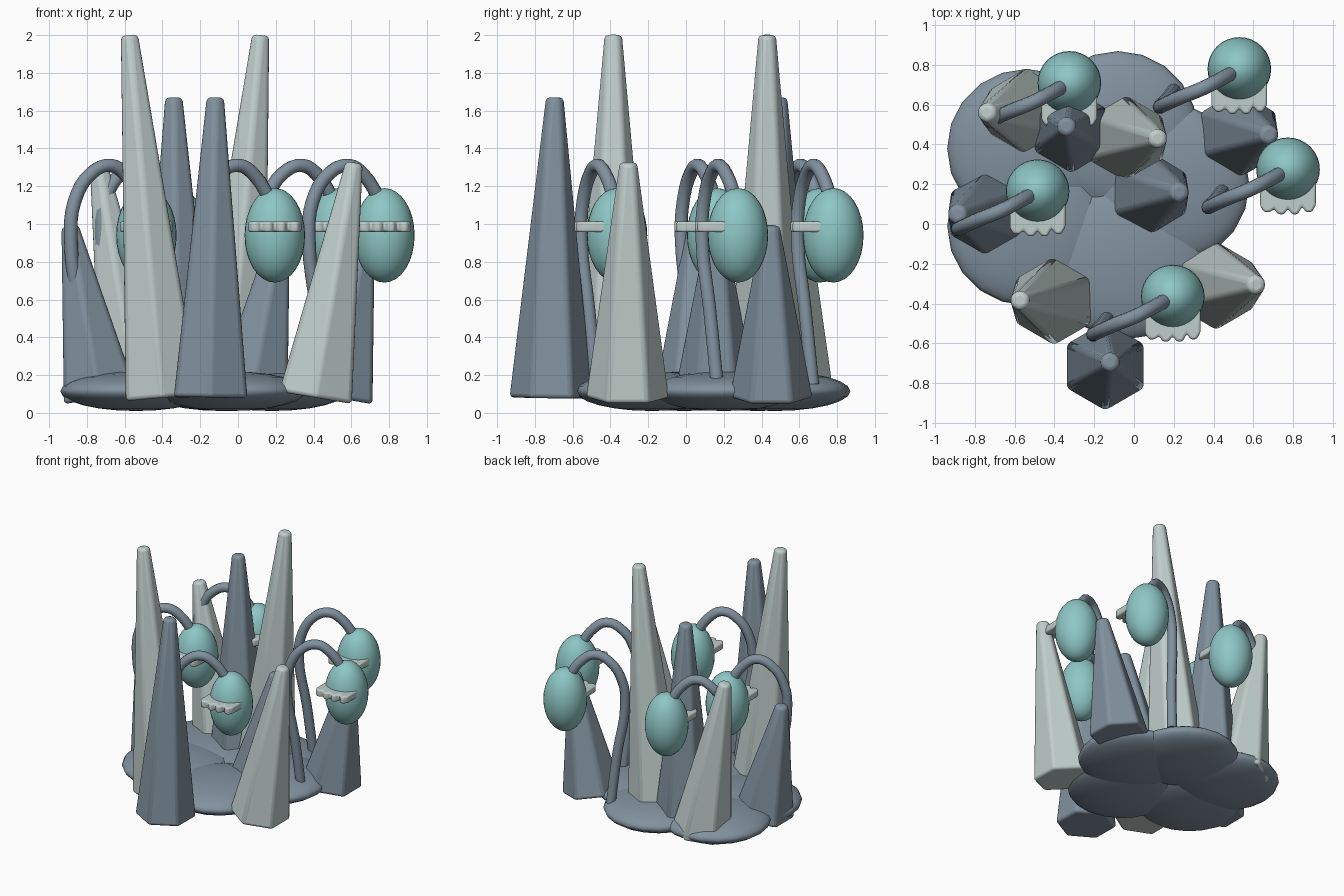
import bpy, bmesh, math
from mathutils import Vector

cube = bpy.data.objects.get("Cube")
if cube:
    bpy.data.objects.remove(cube)


def material(name, rgb):
    m = bpy.data.materials.new(name)
    m.use_nodes = True
    m.diffuse_color = (*rgb, 1)
    m.node_tree.nodes["Principled BSDF"].inputs["Base Color"].default_value = (*rgb, 1)
    return m


SLATE = material("slate_blue", (0.22, 0.285, 0.345))
PALE = material("pale_stone", (0.53, 0.62, 0.60))
TEAL = material("soft_teal", (0.27, 0.57, 0.56))


def finish(obj, name, mat, bevel=0, angle=40):
    """Name, colour, round and shade the given object."""
    obj.name = name
    obj.data.materials.append(mat)
    if bevel:
        mod = obj.modifiers.new("rounded_edges", 'BEVEL')
        mod.width = bevel
        mod.segments = 3
        mod.limit_method = 'ANGLE'
        mod.angle_limit = math.radians(25)
    bpy.ops.object.select_all(action='DESELECT')
    obj.select_set(True)
    bpy.context.view_layer.objects.active = obj
    bpy.ops.object.shade_smooth_by_angle(angle=math.radians(angle))
    return obj


def ellipsoid(name, centre, scale, mat, segments, rings):
    bpy.ops.mesh.primitive_uv_sphere_add(segments=segments, ring_count=rings, location=centre)
    obj = bpy.context.object
    obj.scale = scale
    return finish(obj, name, mat, angle=80)


def spike(name, base, tip, mat):
    """Leaning six-sided column that tapers from base to tip."""
    base, tip = Vector(base), Vector(tip)
    axis = tip - base
    bpy.ops.mesh.primitive_cone_add(vertices=6, radius1=0.225, radius2=0.052,
                                    depth=axis.length, location=(base + tip) / 2)
    obj = bpy.context.object
    obj.rotation_mode = 'QUATERNION'
    obj.rotation_quaternion = Vector((0, 0, 1)).rotation_difference(axis)
    return finish(obj, name, mat, bevel=0.022)


def stem(name, egg):
    """Tube that rises from the ground and hooks over into the egg."""
    path = [(-.33, -.11, .15), (-.36, -.15, .55), (-.40, -.19, .92), (-.38, -.18, 1.12),
            (-.29, -.14, 1.27), (-.19, -.10, 1.31), (-.11, -.06, 1.26), (-.02, -.01, 1.12)]
    curve = bpy.data.curves.new(name, 'CURVE')
    curve.dimensions = '3D'
    curve.bevel_depth = 0.036
    curve.bevel_resolution = 3
    curve.resolution_u = 4
    curve.use_fill_caps = True
    spline = curve.splines.new('BEZIER')
    spline.bezier_points.add(len(path) - 1)
    for p, co in zip(spline.bezier_points, path):
        p.co = (egg[0] + co[0], egg[1] + co[1], co[2])
        p.handle_left_type = p.handle_right_type = 'AUTO'
    obj = bpy.data.objects.new(name, curve)
    bpy.context.collection.objects.link(obj)
    bpy.ops.object.select_all(action='DESELECT')
    obj.select_set(True)
    bpy.context.view_layer.objects.active = obj
    bpy.ops.object.convert(target='MESH')
    return finish(bpy.context.object, name, SLATE, angle=60)


def collar(name, egg, teeth=4):
    """Scalloped lip that sticks out of the front of the egg."""
    half, low, high = 0.14, 0.957, 1.013
    outline = [(half, -0.02), (-half, -0.02)]
    for i in range(teeth):
        x0 = -half + 2 * half * i / teeth
        step = 2 * half / teeth
        bow = -0.02 * math.cos((x0 + step / 2) / half * math.pi / 2)
        outline += [(x0, -0.18 + bow), (x0 + step * 0.3, -0.208 + bow),
                    (x0 + step * 0.7, -0.208 + bow)]
    outline.append((half, -0.18))
    bm = bmesh.new()
    face = bm.faces.new([bm.verts.new((egg[0] + x, egg[1] + y, low)) for x, y in outline])
    top = bmesh.ops.extrude_face_region(bm, geom=[face])
    verts = [g for g in top["geom"] if isinstance(g, bmesh.types.BMVert)]
    bmesh.ops.translate(bm, verts=verts, vec=(0, 0, high - low))
    bmesh.ops.recalc_face_normals(bm, faces=bm.faces)
    mesh = bpy.data.meshes.new(name)
    bm.to_mesh(mesh)
    bm.free()
    obj = bpy.data.objects.new(name, mesh)
    bpy.context.collection.objects.link(obj)
    return finish(obj, name, PALE, bevel=0.012)


# Ground: five overlapping flat stones
for i, (x, y) in enumerate([(-.54, .38), (-.08, .47), (.18, .20), (-.04, -.18), (-.54, -.01)]):
    ellipsoid(f"ground_stone_{i + 1}", (x, y, .115), (.4, .4, .105), SLATE, 20, 12)

# Crystal spikes: base x, base y, tip x, tip y, height, colour
SPIKES = [(-.40, -.385, -.575, -.385, 2.0, PALE), (-.05, .43, .12, .43, 2.0, PALE),
          (.41, -.31, .615, -.305, 1.325, PALE), (-.535, .565, -.74, .56, 1.325, PALE),
          (-.145, -.715, -.12, -.695, 1.67, SLATE), (-.315, .47, -.34, .49, 1.67, SLATE),
          (.52, .45, .68, .45, .99, SLATE), (-.73, .05, -.89, .05, .99, SLATE),
          (.07, .155, .23, .16, .99, SLATE)]
for i, (bx, by, tx, ty, h, mat) in enumerate(SPIKES):
    spike(f"crystal_spike_{i + 1}", (bx, by, .08), (tx, ty, h), mat)

# Hanging eggs with hooked stems and scalloped collars
EGGS = [(.195, -.365), (.775, .275), (.53, .78), (-.485, .165), (-.325, .71)]
for i, (x, y) in enumerate(EGGS):
    ellipsoid(f"hanging_egg_{i + 1}", (x, y, .94), (.16, .16, .25), TEAL, 32, 16)
    stem(f"hooked_stem_{i + 1}", (x, y))
    collar(f"egg_collar_{i + 1}", (x, y))
